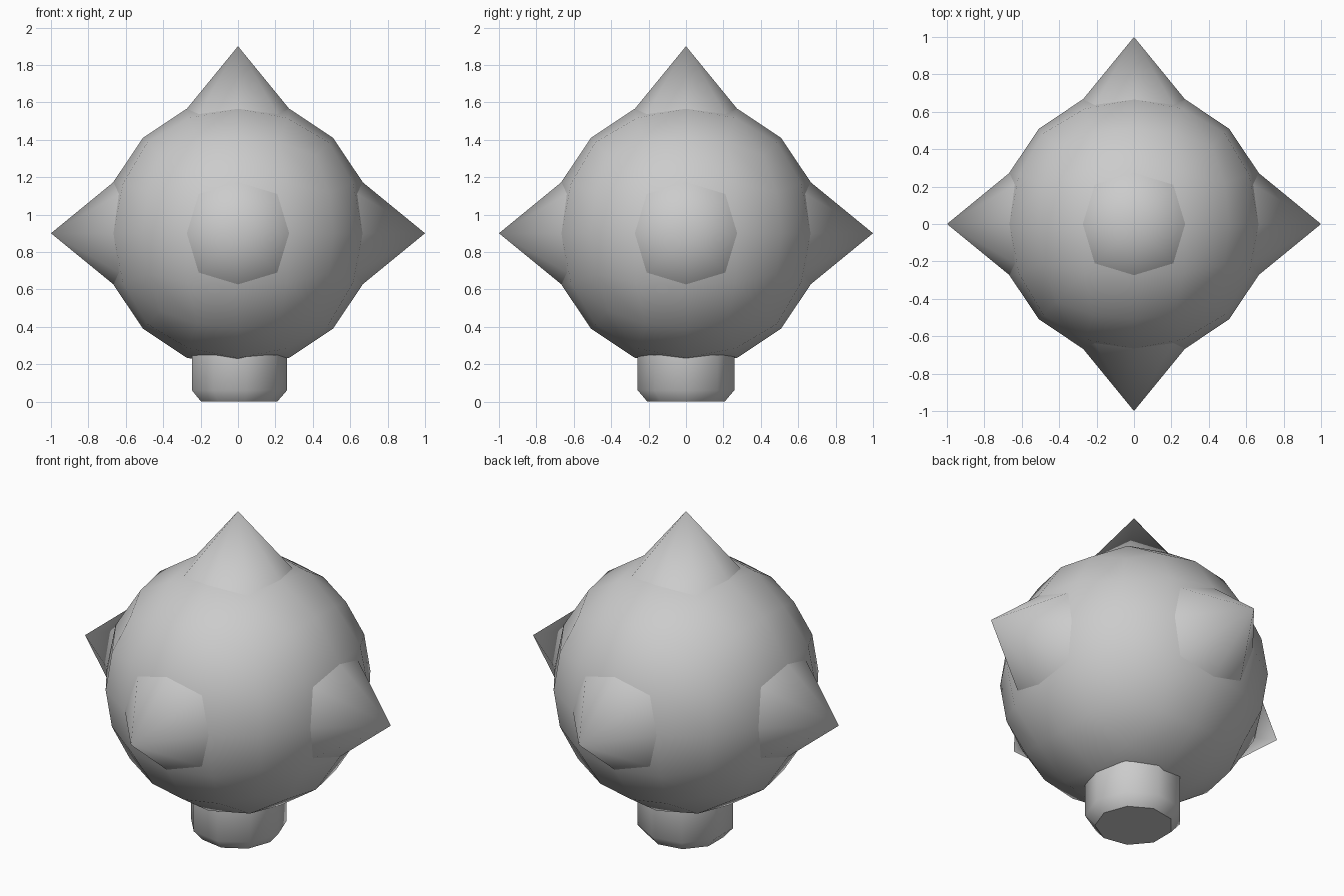
import bpy, bmesh, math
from mathutils import Vector, Matrix

default = bpy.data.objects.get("Cube")
if default:
    bpy.data.objects.remove(default, do_unlink=True)

CENTRE = Vector((0, 0, 0.9))
RADIUS = 0.72

grey = bpy.data.materials.new("plain_grey")
grey.use_nodes = True
grey.diffuse_color = (0.6, 0.6, 0.6, 1)
grey.node_tree.nodes["Principled BSDF"].inputs["Base Color"].default_value = (0.6, 0.6, 0.6, 1)


def finish(bm, name, angle):
    """Turn a bmesh into a shaded object."""
    bmesh.ops.recalc_face_normals(bm, faces=bm.faces)
    mesh = bpy.data.meshes.new(name)
    bm.to_mesh(mesh)
    bm.free()
    mesh.materials.append(grey)
    obj = bpy.data.objects.new(name, mesh)
    bpy.context.collection.objects.link(obj)
    bpy.ops.object.select_all(action='DESELECT')
    obj.select_set(True)
    bpy.context.view_layer.objects.active = obj
    bpy.ops.object.shade_smooth_by_angle(angle=math.radians(angle))
    return obj


# Round body: a cube split twice, pushed out to a sphere each time
bm = bmesh.new()
bmesh.ops.create_cube(bm, size=1)
for level in range(2):
    bmesh.ops.subdivide_edges(bm, edges=bm.edges[:], cuts=1, use_grid_fill=True)
    for v in bm.verts:
        v.co = v.co.normalized() * RADIUS
bmesh.ops.translate(bm, verts=bm.verts, vec=CENTRE)
finish(bm, "body", 60)

# Five eight-sided spikes, sunk into the body
BASE, TIP, SLOPE = 0.56, 1.0, 0.818
spikes = {"top": (0, 0, 1), "left": (1, 0, 0), "right": (-1, 0, 0),
          "front": (0, -1, 0), "back": (0, 1, 0)}
for side, direction in spikes.items():
    bm = bmesh.new()
    bmesh.ops.create_cone(bm, cap_ends=True, segments=8, depth=TIP - BASE,
                          radius1=(TIP - BASE) * SLOPE, radius2=0)
    bmesh.ops.translate(bm, verts=bm.verts, vec=(0, 0, (TIP + BASE) / 2))
    turn = Vector(direction).to_track_quat('Z', 'Y').to_matrix().to_4x4()
    bm.transform(Matrix.Translation(CENTRE) @ turn)
    finish(bm, side + "_spike", 50)

# Nine-sided neck with a chamfered lower rim
SIDES = 9
bm = bmesh.new()
rings = []
for r, z in [(0.21, 0), (0.262, 0.06), (0.262, 0.25)]:
    rings.append([bm.verts.new((r * math.cos(math.tau * i / SIDES),
                                r * math.sin(math.tau * i / SIDES), z))
                  for i in range(SIDES)])
for low, high in zip(rings, rings[1:]):
    for i in range(SIDES):
        j = (i + 1) % SIDES
        bm.faces.new((low[i], low[j], high[j], high[i]))
bm.faces.new(rings[0])
bm.faces.new(rings[-1])
finish(bm, "neck", 40.5)
